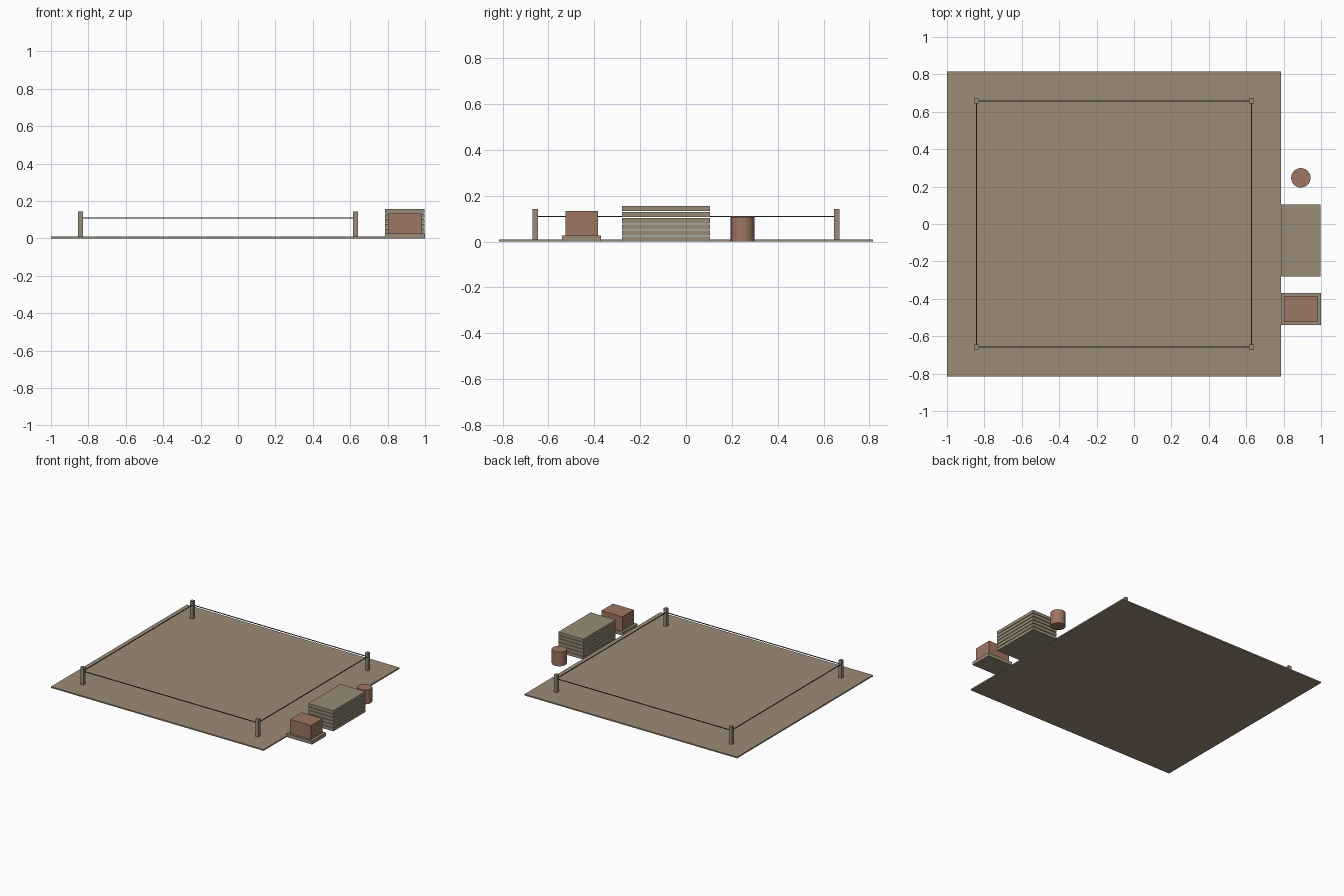
import bpy
import math
from mathutils import Vector

cube = bpy.data.objects.get("Cube")
if cube:
    bpy.data.objects.remove(cube, do_unlink=True)


def material(name, rgb):
    m = bpy.data.materials.new(name)
    m.use_nodes = True
    colour = (*rgb, 1)
    m.diffuse_color = colour
    m.node_tree.nodes["Principled BSDF"].inputs["Base Color"].default_value = colour
    return m


EARTH = material("bare earth", (0.33, 0.26, 0.18))
TIMBER = material("weathered timber", (0.32, 0.265, 0.185))
BRICK = material("brick clay", (0.34, 0.18, 0.125))
STRING = material("dark string", (0.08, 0.09, 0.12))


def box(name, low, high, mat):
    low, high = Vector(low), Vector(high)
    bpy.ops.mesh.primitive_cube_add(size=1, location=(low + high) / 2)
    ob = bpy.context.object
    ob.name = name
    ob.scale = high - low
    bpy.ops.object.transform_apply(location=False, rotation=False, scale=True)
    ob.data.materials.append(mat)
    return ob


# Levelled plot
box("ground_slab", (-1, -0.815, 0), (0.786, 0.815, 0.01), EARTH)

# Corner stakes
LEFT, RIGHT, DEPTH = -0.842, 0.628, 0.658
HALF = 0.0125
for side, x in (("right", LEFT), ("left", RIGHT)):
    for end, y in (("front", -DEPTH), ("back", DEPTH)):
        box(f"{end}_{side}_stake", (x - HALF, y - HALF, 0.005),
            (x + HALF, y + HALF, 0.143), TIMBER)

# Setting-out strings
T, Z = 0.0025, 0.11
for end, y in (("front", -DEPTH), ("back", DEPTH)):
    box(f"{end}_string", (LEFT, y - T, Z - T), (RIGHT, y + T, Z + T), STRING)
for side, x in (("right", LEFT), ("left", RIGHT)):
    box(f"{side}_string", (x - T, -DEPTH, Z - T), (x + T, DEPTH, Z + T), STRING)

# Stacked boards with narrow gaps
BOARDS, PITCH, THICK = 6, 0.0267, 0.0225
for i in range(BOARDS):
    z = i * PITCH
    box(f"board_{i + 1}", (0.787, -0.28, z), (0.997, 0.105, z + THICK), TIMBER)

# Brick pack on its pallet
box("pallet", (0.787, -0.54, 0), (1, -0.37, 0.026), TIMBER)
box("brick_pack", (0.805, -0.525, 0.026), (0.981, -0.385, 0.133), BRICK)

# Drum
bpy.ops.mesh.primitive_cylinder_add(vertices=24, radius=0.052, depth=0.107,
                                    location=(0.892, 0.247, 0.0535))
drum = bpy.context.object
drum.name = "drum"
drum.data.materials.append(BRICK)
bpy.ops.object.shade_smooth_by_angle(angle=math.radians(40))
